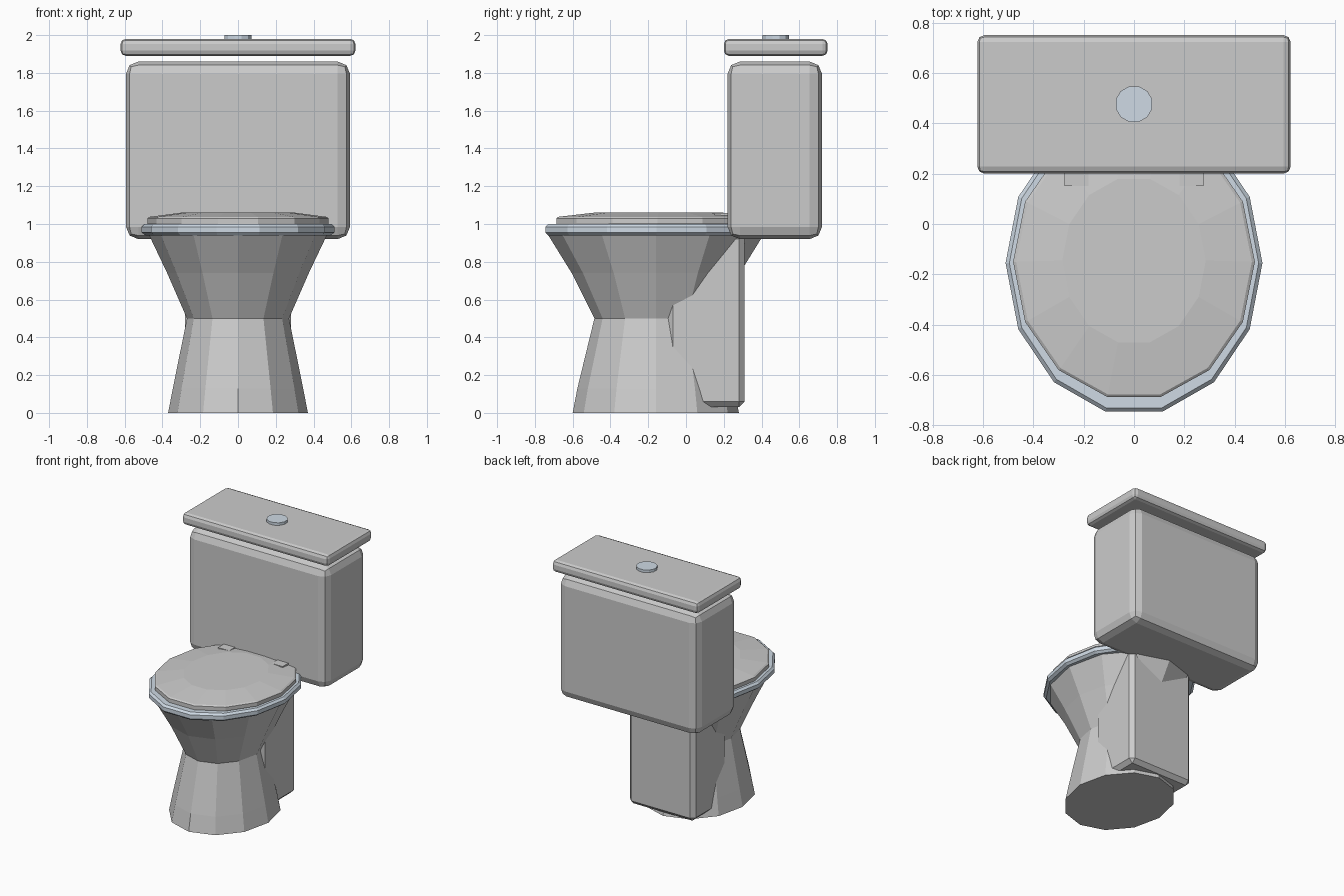
import bpy, bmesh
from math import cos, sin, pi

if "Cube" in bpy.data.objects:
    bpy.data.objects.remove(bpy.data.objects["Cube"])

blue = bpy.data.materials.new("pale_blue")
blue.diffuse_color = (0.62, 0.70, 0.78, 1)
blue.use_nodes = True
blue.node_tree.nodes["Principled BSDF"].inputs["Base Color"].default_value = blue.diffuse_color


def finish(name, bm, mat=None):
    bmesh.ops.recalc_face_normals(bm, faces=bm.faces)
    mesh = bpy.data.meshes.new(name)
    bm.to_mesh(mesh)
    bm.free()
    obj = bpy.data.objects.new(name, mesh)
    bpy.context.collection.objects.link(obj)
    if mat:
        mesh.materials.append(mat)
    return obj


def loft(name, sides, rings, mat=None, turn=0.0):
    """Closed stack of ellipses; each ring is (rx, ry, centre_y, z)."""
    bm = bmesh.new()
    loops = []
    for rx, ry, cy, z in rings:
        loops.append([bm.verts.new((rx * cos(2 * pi * i / sides + turn),
                                    cy + ry * sin(2 * pi * i / sides + turn), z))
                      for i in range(sides)])
    for a, b in zip(loops, loops[1:]):
        for i in range(sides):
            j = (i + 1) % sides
            bm.faces.new((a[i], a[j], b[j], b[i]))
    bm.faces.new(loops[0][::-1])
    bm.faces.new(loops[-1])
    return finish(name, bm, mat)


def box(name, lo, hi, bevel=0.0, segments=2, mat=None):
    bm = bmesh.new()
    bmesh.ops.create_cube(bm, size=1)
    for v in bm.verts:
        v.co = [(a + b) / 2 + c * (b - a) for a, b, c in zip(lo, hi, v.co)]
    if bevel:
        bmesh.ops.bevel(bm, geom=bm.edges[:], offset=bevel, segments=segments,
                        profile=0.5, affect='EDGES')
    return finish(name, bm, mat)


# pedestal and bowl
loft("bowl", 12, [(0.37, 0.44, -0.16, 0), (0.345, 0.415, -0.16, 0.13),
                  (0.27, 0.325, -0.16, 0.5), (0.375, 0.445, -0.16, 0.74),
                  (0.475, 0.575, -0.16, 0.95)])
box("rear_pedestal", (-0.28, -0.10, 0.03), (0.28, 0.31, 0.95), 0.03, 1)

# seat and its domed cover
loft("seat", 14, [(0.49, 0.59, -0.155, 0.94), (0.51, 0.605, -0.155, 0.955),
                  (0.51, 0.605, -0.155, 0.985), (0.495, 0.59, -0.155, 1.0)], blue)
loft("seat_cover", 14, [(0.475, 0.55, -0.15, 0.995), (0.48, 0.55, -0.15, 1.005),
                        (0.48, 0.55, -0.15, 1.03), (0.468, 0.54, -0.15, 1.038),
                        (0.285, 0.333, -0.145, 1.062)])
for side, name in ((-1, "hinge_left"), (1, "hinge_right")):
    xs = sorted((side * 0.18, side * 0.275))
    box(name, (xs[0], 0.15, 1.0), (xs[1], 0.24, 1.058))

# cistern, lid and flush button
box("cistern", (-0.593, 0.22, 0.92), (0.593, 0.72, 1.86), 0.065)
box("cistern_lid", (-0.622, 0.20, 1.89), (0.622, 0.75, 1.98), 0.028)
loft("flush_button", 12, [(0.075, 0.073, 0.476, 1.96), (0.075, 0.073, 0.476, 2.0)],
     blue, pi / 12)
